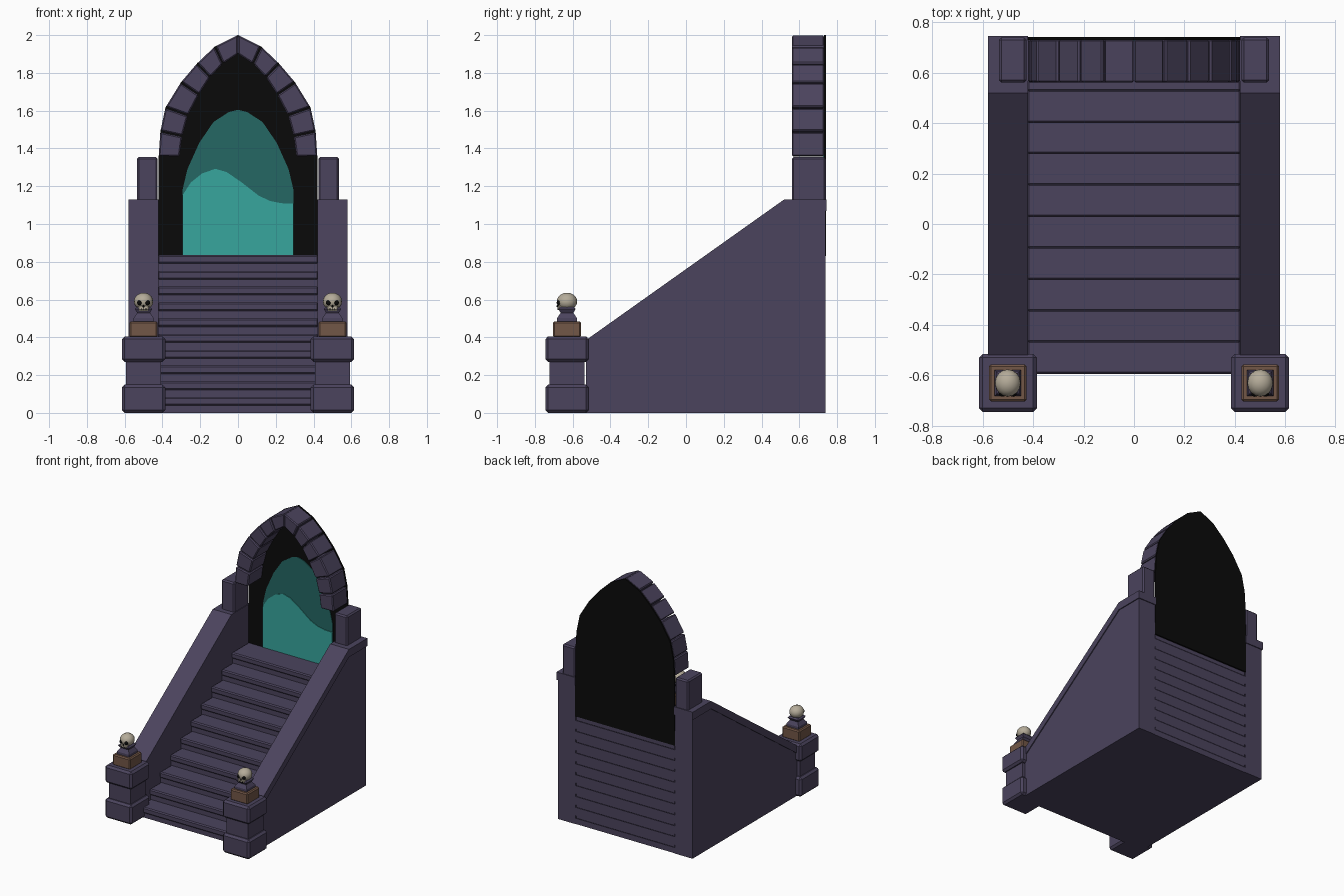
import bpy, bmesh
from mathutils import Vector

cube = bpy.data.objects.get("Cube")
if cube:
    bpy.data.objects.remove(cube, do_unlink=True)


def material(name, rgb):
    m = bpy.data.materials.new(name)
    m.use_nodes = True
    m.diffuse_color = (*rgb, 1)
    b = m.node_tree.nodes["Principled BSDF"]
    b.inputs["Base Color"].default_value = (*rgb, 1)
    b.inputs["Roughness"].default_value = 0.9
    return m


STONE = material("purple stone", (0.070, 0.057, 0.110))
BLACK = material("black void", (0.003, 0.003, 0.003))
TEAL = material("bright teal", (0.038, 0.38, 0.34))
DEEP = material("deep teal", (0.018, 0.135, 0.125))
BROWN = material("brown wood", (0.17, 0.095, 0.063))
BONE = material("bone", (0.46, 0.41, 0.32))


def finish(name, bm, mat, bevel=0):
    bmesh.ops.recalc_face_normals(bm, faces=bm.faces)
    me = bpy.data.meshes.new(name)
    bm.to_mesh(me)
    bm.free()
    me.materials.append(mat)
    ob = bpy.data.objects.new(name, me)
    bpy.context.scene.collection.objects.link(ob)
    if bevel:
        mod = ob.modifiers.new("Bevel", "BEVEL")
        mod.width = bevel
        mod.segments = 1
    return ob


def loft(name, rings, mat, bevel=0):
    """Join equal rings of points into a closed solid."""
    bm = bmesh.new()
    vs = [[bm.verts.new(p) for p in ring] for ring in rings]
    n = len(vs[0])
    for a, b in zip(vs, vs[1:]):
        for i in range(n):
            bm.faces.new((a[i], a[(i + 1) % n], b[(i + 1) % n], b[i]))
    bm.faces.new(vs[0])
    bm.faces.new(vs[-1])
    return finish(name, bm, mat, bevel)


def prism_y(name, pts, y0, y1, mat, bevel=0):
    return loft(name, [[(x, y, z) for x, z in pts] for y in (y0, y1)], mat, bevel)


def prism_x(name, pts, x0, x1, mat, bevel=0):
    return loft(name, [[(x, y, z) for y, z in pts] for x in (x0, x1)], mat, bevel)


def box(name, x0, x1, y0, y1, z0, z1, mat, bevel=0):
    return prism_y(name, [(x0, z0), (x1, z0), (x1, z1), (x0, z1)], y0, y1, mat, bevel)


def block(name, x, y, half, z0, z1, mat, bevel=0):
    return box(name, x - half, x + half, y - half, y + half, z0, z1, mat, bevel)


def ball(name, centre, radii, mat, segs=16):
    bm = bmesh.new()
    bmesh.ops.create_uvsphere(bm, u_segments=segs, v_segments=segs // 2 + 2, radius=1)
    for v in bm.verts:
        v.co = Vector(c + r * k for c, r, k in zip(centre, radii, v.co))
    for f in bm.faces:
        f.smooth = True
    return finish(name, bm, mat)


def mirrored(half):
    """Close a half outline that ends on the centre line."""
    return half + [(-x, z) for x, z in reversed(half[:-1])]


# Staircase: a riser block and an overhanging tread for each step
STEPS, RISE, RUN, BACK = 10, 0.0835, 0.1245, 0.735
for i in range(STEPS):
    front, top = -0.595 + i * RUN, (i + 1) * RISE
    box(f"riser_{i + 1}", -0.425, 0.425, front + 0.012, BACK, 0 if i == 0 else top - RISE - 0.02,
        top - 0.04, STONE)
    box(f"tread_{i + 1}", -0.425, 0.425, front, BACK, top - 0.045, top, STONE, 0.008)

# Arch outlines from the springing line to the apex
outer = [(0.42, 1.355), (0.411, 1.49), (0.384, 1.617), (0.302, 1.75),
         (0.217, 1.85), (0.122, 1.94), (0, 2.0)]
inner = [(0.31, 1.355), (0.295, 1.465), (0.265, 1.575), (0.207, 1.685),
         (0.148, 1.777), (0.08, 1.848), (0, 1.9)]

# Dark void behind the arch, and the glowing portal on it
prism_y("void_panel", mirrored([(0.425, 0.83)] + outer), 0.73, 0.742, BLACK)
portal = [(0.295, 0.836), (0.295, 1.175), (0.268, 1.29), (0.205, 1.43),
          (0.13, 1.54), (0.05, 1.592), (0, 1.605)]
prism_y("portal_back", mirrored(portal), 0.725, 0.731, DEEP)
wave = [(-0.295, 1.15), (-0.25, 1.22), (-0.19, 1.268), (-0.12, 1.292), (-0.06, 1.275),
        (0.02, 1.22), (0.11, 1.15), (0.17, 1.122), (0.23, 1.11), (0.295, 1.108)]
prism_y("portal_wave", [(0.295, 0.836), (-0.295, 0.836)] + wave, 0.721, 0.726, TEAL)

for side, s in (("left", 1), ("right", -1)):
    # Arch stones with thin joints
    for i in range(len(outer) - 1):
        last = i == len(outer) - 2
        t0, t1 = 0.03, 1 if last else 0.97
        o0, o1 = Vector(outer[i]), Vector(outer[i + 1])
        n0, n1 = Vector(inner[i]), Vector(inner[i + 1])
        quad = [o0.lerp(o1, t0), o0.lerp(o1, t1), n0.lerp(n1, t1), n0.lerp(n1, t0)]
        prism_y(f"arch_stone_{side}_{i + 1}", [(s * p.x, p.y) for p in quad],
                0.56, 0.733, STONE, 0.007)

    # Pillar under the arch
    box(f"pillar_{side}", s * 0.425, s * 0.535, 0.56, 0.74, 1.12, 1.355, STONE, 0.01)

    # Side wall and its sloping cap
    slope = [(-0.53, 0.325), (0.52, 1.07), (0.738, 1.07)]
    prism_x(f"side_wall_{side}", [(0.738, 0), (-0.53, 0)] + slope,
            s * 0.424, s * 0.572, STONE)
    cap = slope[:2] + [(0.745, 1.07), (0.745, 1.13), (0.52, 1.13), (-0.53, 0.385)]
    prism_x(f"wall_cap_{side}", cap, s * 0.42, s * 0.579, STONE)

    # Newel post
    x, y = s * 0.5, -0.63
    block(f"post_base_{side}", x, y, 0.115, 0, 0.15, STONE, 0.015)
    block(f"post_shaft_{side}", x, y, 0.092, 0.14, 0.28, STONE)
    block(f"post_top_{side}", x, y, 0.115, 0.27, 0.405, STONE, 0.015)
    block(f"wooden_plinth_{side}", x, y, 0.074, 0.4, 0.485, BROWN, 0.008)

    # Waisted stand for the skull
    stand = [(0.052, 0.48), (0.052, 0.503), (0.034, 0.53), (0.046, 0.55), (0.036, 0.56)]
    loft(f"skull_stand_{side}",
         [[(x + a * h, y + b * h, z) for a, b in ((-1, -1), (1, -1), (1, 1), (-1, 1))]
          for h, z in stand], STONE)

    # Skull with jaw, eye sockets, nose and tooth gaps
    ball(f"skull_{side}", (x, y, 0.59), (0.051, 0.054, 0.046), BONE)
    box(f"jaw_{side}", x - 0.03, x + 0.03, y - 0.047, y + 0.01, 0.54, 0.572, BONE, 0.007)
    for e in (-1, 1):
        ball(f"eye_socket_{side}_{e}", (x + e * 0.021, y - 0.043, 0.583),
             (0.014, 0.012, 0.014), BLACK, 10)
    ball(f"nose_{side}", (x, y - 0.049, 0.565), (0.005, 0.006, 0.007), BLACK, 8)
    for k in (-1, 0, 1):
        tx = x + k * 0.013
        box(f"tooth_gap_{side}_{k}", tx - 0.0015, tx + 0.0015, y - 0.049, y - 0.045,
            0.545, 0.556, BLACK)
